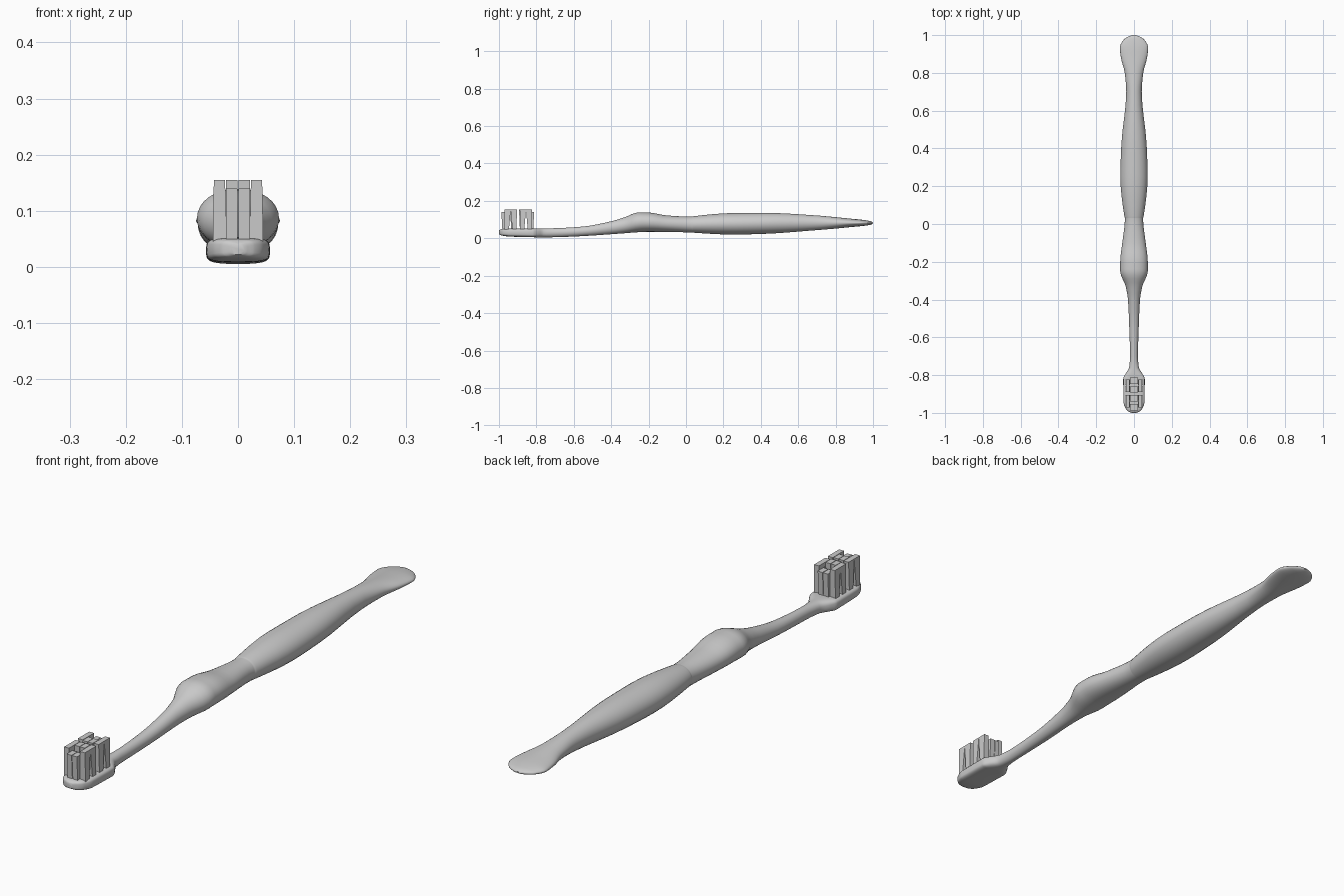
import bpy, bmesh, math

if "Cube" in bpy.data.objects:
    bpy.data.objects.remove(bpy.data.objects["Cube"])

# Stations along the brush: y, half width, bottom z, top z, squareness exponent
KEYS = [
    (-1.0, 0.012, 0.022, 0.042, 3), (-0.992, 0.03, 0.017, 0.048, 4),
    (-0.975, 0.045, 0.013, 0.051, 4), (-0.94, 0.056, 0.009, 0.052, 4),
    (-0.82, 0.057, 0.006, 0.052, 4), (-0.795, 0.046, 0.005, 0.053, 3),
    (-0.76, 0.026, 0.005, 0.053, 2.3), (-0.7, 0.021, 0.006, 0.054, 2),
    (-0.55, 0.025, 0.012, 0.063, 2), (-0.4, 0.032, 0.022, 0.091, 2),
    (-0.33, 0.044, 0.027, 0.112, 2), (-0.25, 0.073, 0.033, 0.139, 2.1),
    (-0.2, 0.073, 0.035, 0.138, 2.1), (-0.1, 0.062, 0.034, 0.122, 2.1),
    (0.03, 0.048, 0.031, 0.116, 2.1), (0.04, 0.051, 0.03, 0.118, 2),
    (0.25, 0.072, 0.02, 0.135, 2), (0.42, 0.067, 0.024, 0.136, 2),
    (0.7, 0.041, 0.044, 0.122, 2), (0.8, 0.049, 0.052, 0.113, 2),
    (0.88, 0.069, 0.06, 0.105, 2), (0.935, 0.075, 0.065, 0.1, 2),
    (0.975, 0.055, 0.07, 0.094, 2), (0.993, 0.029, 0.075, 0.089, 2),
    (1.0, 0.008, 0.079, 0.084, 2),
]


def slope(i, c):
    """Overshoot-free tangent of column c at station i."""
    def sec(a):
        return (KEYS[a + 1][c] - KEYS[a][c]) / (KEYS[a + 1][0] - KEYS[a][0])
    if i == 0:
        return sec(0)
    if i == len(KEYS) - 1:
        return sec(i - 1)
    a, b = sec(i - 1), sec(i)
    return 0 if a * b <= 0 else 2 * a * b / (a + b)


def sample(i, t):
    k, n = KEYS[i], KEYS[i + 1]
    h = n[0] - k[0]
    out = [k[0] + h * t]
    for c in range(1, 5):
        out.append((2*t**3 - 3*t*t + 1) * k[c] + (t**3 - 2*t*t + t) * h * slope(i, c)
                   + (3*t*t - 2*t**3) * n[c] + (t**3 - t*t) * h * slope(i + 1, c))
    return out


def make_object(name, bm):
    bmesh.ops.recalc_face_normals(bm, faces=bm.faces)
    mesh = bpy.data.meshes.new(name)
    bm.to_mesh(mesh)
    bm.free()
    ob = bpy.data.objects.new(name, mesh)
    bpy.context.collection.objects.link(ob)
    return ob


def loft(bm, rings):
    rings = [[bm.verts.new(p) for p in r] for r in rings]
    n = len(rings[0])
    for a, b in zip(rings, rings[1:]):
        for j in range(n):
            bm.faces.new((a[j], a[(j + 1) % n], b[(j + 1) % n], b[j]))
    bm.faces.new(rings[0])
    bm.faces.new(rings[-1][::-1])


# Handle, neck and head plate as one smooth loft
def section(y, w, lo, hi, e):
    pts = []
    for j in range(32):
        a = 2 * math.pi * j / 32
        c, s = math.cos(a), math.sin(a)
        x = math.copysign(abs(c) ** (2 / e), c) * w
        z = math.copysign(abs(s) ** (2 / e), s) * (hi - lo) / 2 + (hi + lo) / 2
        pts.append((x, y, z))
    return pts


stations = [sample(i, t / 4) for i in range(len(KEYS) - 1) for t in range(4)]
stations.append(KEYS[-1])
bm = bmesh.new()
loft(bm, [section(*s) for s in stations])
handle = make_object("brush_handle", bm)
bpy.context.view_layer.objects.active = handle
handle.select_set(True)
bpy.ops.object.shade_smooth_by_angle(angle=math.radians(45))


# Bristle tufts: four-sided, spreading a little towards the flat top
def tuft(bm, x, y, top, base_size, top_size, lean=0.0):
    def ring(z, sx, sy, dy):
        return [(x + i * sx, y + dy + j * sy, z)
                for i, j in ((-1, -1), (1, -1), (1, 1), (-1, 1))]
    loft(bm, [ring(0.045, *base_size, 0), ring(top, *top_size, lean)])


bm = bmesh.new()
for k in range(4):
    tuft(bm, 0.033, -0.958 + k * 0.041, 0.155, (0.012, 0.011), (0.010, 0.017),
         0.004 * (-1) ** k)
for k in range(4):
    tuft(bm, 0.011, -0.97 + k * 0.047, 0.155 if k in (1, 2) else 0.14,
         (0.010, 0.012), (0.010, 0.017))
bristles = make_object("bristles", bm)
mirror = bristles.modifiers.new("mirror", 'MIRROR')
mirror.use_mirror_merge = False
